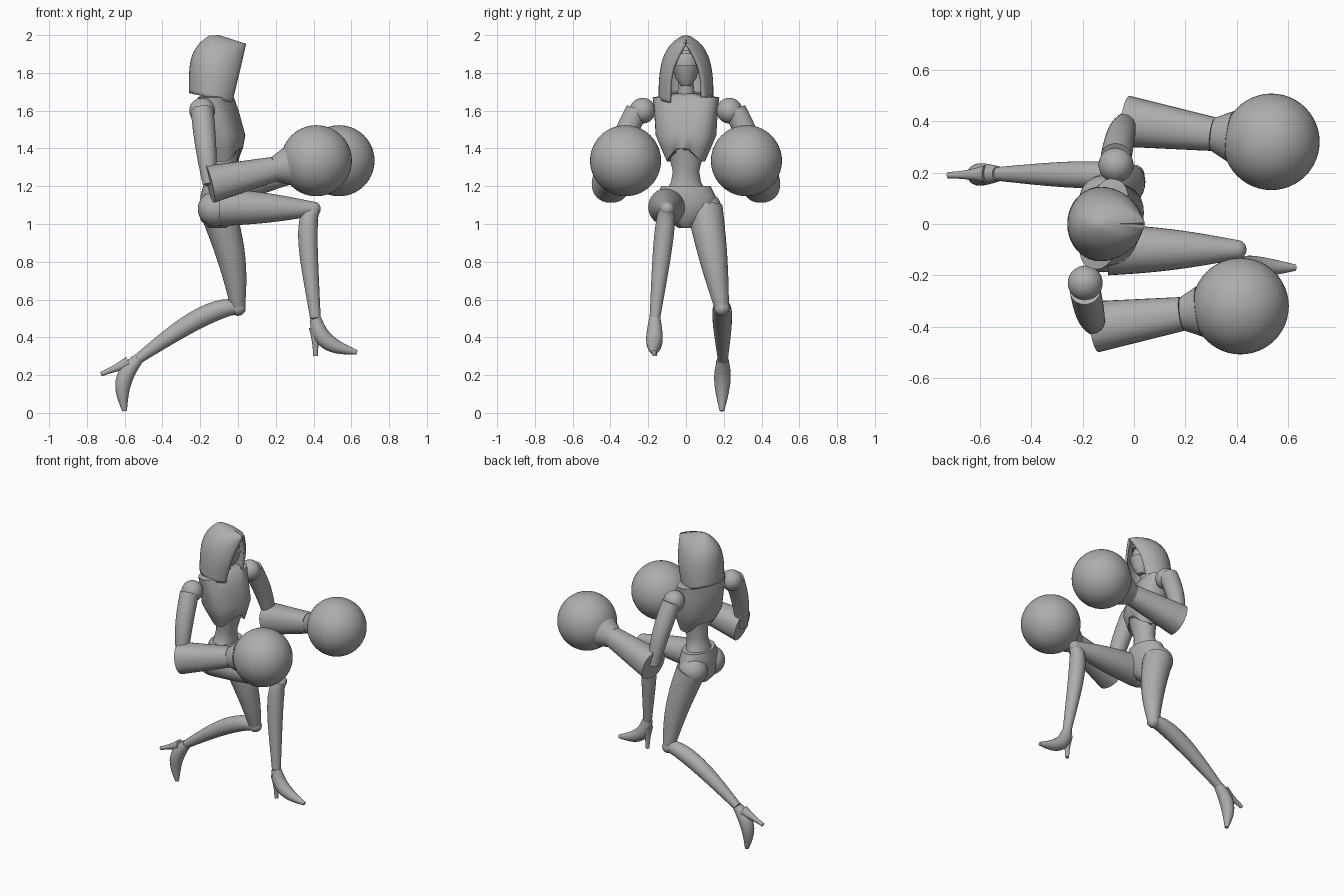
import bpy
import bmesh
from math import sin, cos, pi, asin, sqrt, radians, copysign
from mathutils import Vector

cube = bpy.data.objects.get("Cube")
if cube:
    bpy.data.objects.remove(cube, do_unlink=True)

GREY = (0.42, 0.42, 0.42, 1)
clay = bpy.data.materials.new("clay grey")
clay.diffuse_color = GREY
clay.use_nodes = True
shader = clay.node_tree.nodes["Principled BSDF"]
shader.inputs["Base Color"].default_value = GREY

UP = Vector((0, 0, 1))
LEFTWARD = Vector((0, 1, 0))


def finish(name, bm, sharp=40):
    """Turn a bmesh into a smooth shaded object with crisp corners."""
    bmesh.ops.recalc_face_normals(bm, faces=bm.faces)
    mesh = bpy.data.meshes.new(name)
    bm.to_mesh(mesh)
    bm.free()
    mesh.materials.append(clay)
    mesh.shade_smooth()
    mesh.set_sharp_from_angle(angle=radians(sharp))
    obj = bpy.data.objects.new(name, mesh)
    bpy.context.collection.objects.link(obj)
    return obj


def bridge(bm, rings, closed=True):
    """Skin a list of equally long vertex rings with quads."""
    count = len(rings[0])
    for low, high in zip(rings, rings[1:]):
        for i in range(count if closed else count - 1):
            j = (i + 1) % count
            bm.faces.new((low[i], low[j], high[j], high[i]))


def add_ring(bm, centre, along, side, width, depth, power, arch=0):
    """Add one rounded cross-section; arch lifts its front and back."""
    u = (side - along * side.dot(along)).normalized()
    v = along.cross(u)
    ring = []
    sides = 32
    for i in range(sides):
        angle = 2 * pi * i / sides
        across = copysign(abs(cos(angle)) ** power, cos(angle))
        forward = copysign(abs(sin(angle)) ** power, sin(angle))
        place = centre + u * across * width + v * forward * depth
        ring.append(bm.verts.new(place + UP * arch * abs(forward) ** 4))
    return ring


def close_ends(bm, rings):
    bridge(bm, rings)
    bm.faces.new(rings[0])
    bm.faces.new(rings[-1])


def limb(name, start, end, thick, thin, bulge=0, peak=1, bow=(0, 0, 0), power=1):
    """Tapered limb with a muscle bulge and a sideways bow along its length."""
    start, end, bow = Vector(start), Vector(end), Vector(bow)
    steps = 14
    swell = [sin(pi * (k / steps) ** peak) for k in range(steps + 1)]
    path = [start.lerp(end, k / steps) + bow * swell[k] for k in range(steps + 1)]
    bm = bmesh.new()
    rings = []
    for k, point in enumerate(path):
        along = (path[min(k + 1, steps)] - path[max(k - 1, 0)]).normalized()
        radius = thick + (thin - thick) * k / steps + bulge * swell[k]
        rings.append(add_ring(bm, point, along, LEFTWARD, radius, radius, power))
    close_ends(bm, rings)
    return finish(name, bm)


def trunk(name, rows, low_x, high_x, turn=0, power=1, arch=0):
    """Upright body part; a row is height, half width and half depth."""
    bm = bmesh.new()
    side = Vector((sin(turn), cos(turn), 0))
    bottom, top = rows[0][0], rows[-1][0]
    rings = []
    for z, width, depth in rows:
        x = low_x + (high_x - low_x) * (z - bottom) / (top - bottom)
        lift = 0 if rings else arch
        rings.append(add_ring(bm, Vector((x, 0, z)), UP, side, width, depth, power, lift))
    close_ends(bm, rings)
    return finish(name, bm)


def ball(name, centre, radius):
    bm = bmesh.new()
    bmesh.ops.create_uvsphere(bm, u_segments=48, v_segments=28, radius=radius)
    bmesh.ops.translate(bm, verts=bm.verts, vec=centre)
    return finish(name, bm)


def make_hood():
    """Open cowl of tilted horseshoe rings, narrowing to a peak."""
    bm = bmesh.new()
    rings = []
    levels, half = 16, 16
    for k in range(levels + 1):
        t = 0.97 * k / levels
        width = 0.145 * sqrt(1 - t ** 3)
        back = -0.26 + 0.12 * t ** 4
        front = -0.03 + 0.075 * t
        gap = asin(0.6 * (1 - t ** 4))
        reach = (front - back) / (1 + cos(gap))
        ring = []
        for i in range(-half, half + 1):
            angle = (pi - gap) * i / half
            forward = -reach * cos(angle)
            height = 1.665 + 0.32 * t - 0.22 * forward
            ring.append(bm.verts.new((back + reach + forward, width * sin(angle), height)))
        rings.append(ring)
    bridge(bm, rings, closed=False)
    tip = bm.verts.new((-0.1, 0, 2))
    for a, b in zip(rings[-1], rings[-1][1:]):
        bm.faces.new((a, b, tip))
    shell = finish("hood", bm, sharp=60).modifiers.new("thickness", 'SOLIDIFY')
    shell.thickness = 0.014
    shell.offset = -1


def make_arm(side, s):
    """Arm ending in a big round glove; the left one reaches further."""
    def joint(x, y, z):
        return Vector((x + 0.06 * s, y * s, z))

    shoulder = joint(-0.13, 0.23, 1.6)
    elbow = joint(-0.09, 0.4, 1.21)
    wrist = joint(0.25, 0.35, 1.29)
    glove = joint(0.475, 0.32, 1.335)
    ball(side + "_shoulder", shoulder, 0.068)
    limb(side + "_upper_arm", shoulder + LEFTWARD * 0.03 * s, elbow, 0.06, 0.036,
         bulge=0.007, bow=LEFTWARD * 0.02 * s)
    limb(side + "_forearm", elbow, wrist, 0.1, 0.066, power=0.9)
    limb(side + "_cuff", wrist, wrist.lerp(glove, 0.3), 0.066, 0.1)
    ball(side + "_glove", glove, 0.188)


def make_foot(side, ankle, toe, heel, bow):
    """High-heeled shoe: arched sole plus a tapering spike."""
    ankle, heel = Vector(ankle), Vector(heel)
    limb(side + "_foot", ankle, toe, 0.03, 0.012, bulge=0.022, bow=bow)
    limb(side + "_heel", ankle.lerp(heel, 0.25), heel, 0.035, 0.012, bulge=-0.005)


# Head and neck
make_hood()
trunk("face", [(1.73, .02, .02), (1.77, .05, .05), (1.85, .075, .075),
               (1.91, .06, .07), (1.95, .02, .04)], -0.06, -0.09)
trunk("mask", [(1.73, .024, .025), (1.77, .054, .056), (1.84, .078, .08)], -0.06, -0.07)
trunk("brow_band", [(1.9, .06, .085), (1.92, .05, .08)], -0.08, -0.08)
limb("neck", (-0.12, 0, 1.64), (-0.1, 0, 1.78), 0.05, 0.036)

# Torso, with the chest turned slightly to the right
trunk("chest", [(1.33, .1, .08), (1.4, .13, .1), (1.47, .16, .12), (1.6, .17, .1),
                (1.67, .18, .08), (1.69, .06, .05)],
      -0.07, -0.12, turn=radians(15), power=0.8, arch=0.07)
trunk("waist", [(1.17, .11, .08), (1.22, .08, .07), (1.28, .07, .065), (1.4, .1, .08)],
      -0.1, -0.07)
trunk("pelvis", [(.98, .04, .05), (1.02, .1, .09), (1.09, .17, .1), (1.15, .155, .1),
                 (1.2, .13, .09)], -0.11, -0.095)

for side, s in (("right", -1), ("left", 1)):
    ball(side + "_hip", (-0.12, 0.095 * s, 1.08), 0.093)
    make_arm(side, s)

# Right leg, raised forward with a bent knee
knee, ankle = (0.4, -0.1, 1.08), (0.41, -0.165, 0.5)
limb("right_thigh", (-0.1, -0.1, 1.09), knee, 0.1, 0.038, bulge=0.01)
ball("right_knee", knee, 0.038)
limb("right_shin", (0.41, -0.1, 1.09), ankle, 0.03, 0.028,
     bulge=0.022, peak=0.5, bow=(-0.04, 0, 0))
make_foot("right", ankle, (0.63, -0.17, 0.32), (0.41, -0.165, 0.3), (-0.05, 0, -0.03))

# Left leg, kneeling back onto its toe
knee, ankle = (0, 0.19, 0.555), (-0.53, 0.195, 0.285)
limb("left_thigh", (-0.11, 0.1, 1.08), knee, 0.095, 0.038, bulge=0.008, bow=(0.02, 0, 0))
ball("left_knee", knee, 0.041)
limb("left_shin", knee, ankle, 0.035, 0.027, bulge=0.02, peak=0.7, bow=(0, 0, 0.05))
make_foot("left", ankle, (-0.6, 0.19, 0.01), (-0.725, 0.19, 0.205), (-0.04, 0, 0.02))
